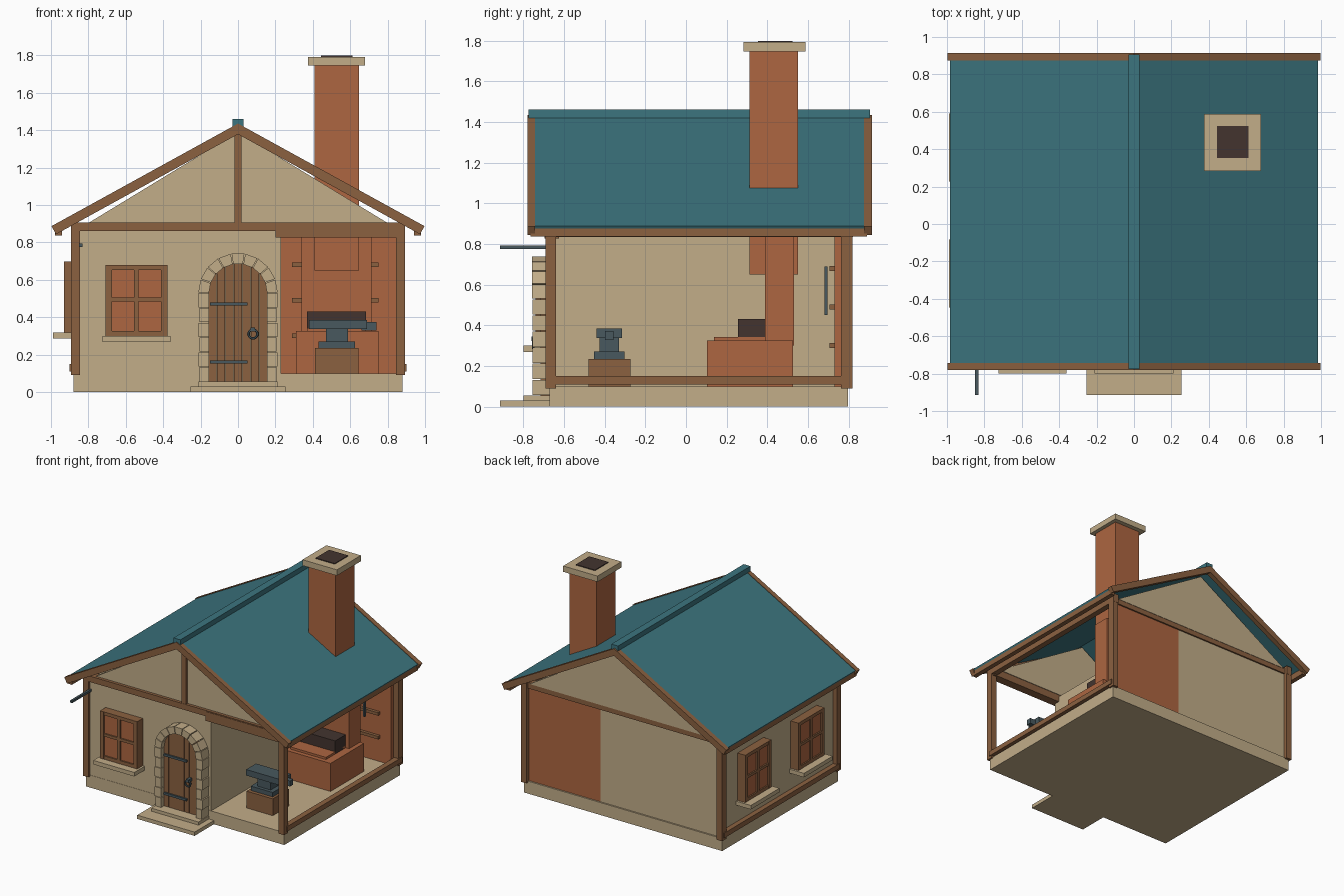
import bpy, bmesh, math

if "Cube" in bpy.data.objects:
    bpy.data.objects.remove(bpy.data.objects["Cube"])


def material(name, hexcode):
    def lin(c):
        return c / 12.92 if c <= 0.04045 else ((c + 0.055) / 1.055) ** 2.4
    m = bpy.data.materials.new(name)
    m.diffuse_color = [lin(int(hexcode[i:i + 2], 16) / 255) for i in (0, 2, 4)] + [1]
    m.use_nodes = True
    m.node_tree.nodes["Principled BSDF"].inputs["Base Color"].default_value = m.diffuse_color
    return m


PLASTER = material("sandstone", "C2AD89")
WOOD = material("timber", "8B6140")
BRICK = material("terracotta", "AD6641")
TEAL = material("teal_roof", "3C757F")
IRON = material("iron", "48585E")
SOOT = material("soot", "43342F")


def finish(bm, name, mat):
    bmesh.ops.recalc_face_normals(bm, faces=bm.faces)
    me = bpy.data.meshes.new(name)
    bm.to_mesh(me)
    bm.free()
    me.materials.append(mat)
    ob = bpy.data.objects.new(name, me)
    bpy.context.collection.objects.link(ob)
    return ob


def box(name, mat, x0, x1, y0, y1, z0, z1):
    bm = bmesh.new()
    bmesh.ops.create_cube(bm, size=1)
    for v in bm.verts:
        v.co = (x0 + (v.co.x + .5) * (x1 - x0), y0 + (v.co.y + .5) * (y1 - y0),
                z0 + (v.co.z + .5) * (z1 - z0))
    return finish(bm, name, mat)


def prism(name, mat, profile, y0, y1):
    """Extrude an (x, z) outline from y0 to y1."""
    bm = bmesh.new()
    f = bm.faces.new([bm.verts.new((x, y0, z)) for x, z in profile])
    ext = bmesh.ops.extrude_face_region(bm, geom=[f])
    for v in ext["geom"]:
        if isinstance(v, bmesh.types.BMVert):
            v.co.y = y1
    return finish(bm, name, mat)


# Plinth and steps
box("foundation", PLASTER, -.88, .88, -.67, .797, 0, .1)
box("lower_step", PLASTER, -.255, .255, -.915, -.665, 0, .03)
box("upper_step", PLASTER, -.21, .21, -.80, -.665, .028, .055)

# Walls, leaving the workshop open at the front right
box("front_wall", PLASTER, -.86, .23, -.668, -.61, .1, .87)
box("left_wall", PLASTER, -.86, -.80, -.66, .78, .1, .87)
box("partition_wall", PLASTER, .17, .23, -.62, .74, .1, .87)
box("back_wall", PLASTER, -.86, .21, .73, .785, .1, .87)
box("workshop_back_wall", BRICK, .21, .85, .73, .785, .1, .87)
for name, y0, y1 in (("front_gable", -.668, -.62), ("back_gable", .755, .80)):
    prism(name, PLASTER, [(-.83, .885), (.83, .885), (0, 1.39)], y0, y1)

# Timber frame
for sx in (-1, 1):
    side = "left" if sx < 0 else "right"
    xs = sorted((sx * .845, sx * .893))
    for end, y0, y1 in (("front", -.69, -.638), ("back", .762, .818)):
        box(f"{side}_{end}_post", WOOD, *xs, y0, y1, .09, .87)
    box(f"{side}_top_plate", WOOD, *xs, -.69, .82, .835, .905)
    xs = sorted((sx * .855, sx * .90))
    box(f"{side}_bottom_rail", WOOD, *xs, -.66, .80, .11, .15)
    xs = sorted((sx * .94, sx * .978))
    box(f"{side}_eave_beam", WOOD, *xs, -.765, .89, .836, .885)
box("front_beam", WOOD, -.89, .89, -.692, -.63, .86, .907)
box("workshop_lintel", WOOD, .2, .88, -.696, -.625, .826, .90)
box("back_beam", WOOD, -.85, .85, .745, .797, .845, .895)
box("king_post", WOOD, -.02, .02, -.69, -.655, .9, 1.39)


# Roof slopes, bargeboards and ridge
def slope(name, mat, x_end, drop, thick, y0, y1):
    for sx in (-1, 1):
        top, low = 1.435 - drop, 1.435 - drop - .55 * x_end
        prism(("left_" if sx < 0 else "right_") + name, mat,
              [(0, top), (sx * x_end, low),
               (sx * (x_end - thick * .48), low - thick * .87), (0, top - thick * 1.14)], y0, y1)


slope("roof", TEAL, .985, .004, .025, -.745, .88)
slope("front_bargeboard", WOOD, .997, 0, .05, -.78, -.742)
slope("back_bargeboard", WOOD, .997, 0, .05, .875, .915)
box("ridge_cap", TEAL, -.03, .03, -.775, .905, 1.42, 1.46)

# Door with arched planks
N, R, CZ = 7, .16, .53
for i in range(N):
    a, b = -R + i * 2 * R / N + .0015, -R + (i + 1) * 2 * R / N - .0015
    top = [(x, CZ + math.sqrt(max(0, R * R - x * x))) for x in (b, (a + b) / 2, a)]
    prism(f"door_plank_{i}", WOOD, [(a, .055), (b, .055)] + top, -.715, -.66)
for z in (.16, .47):
    box("door_hinge", IRON, -.15, .05, -.728, -.713, z - .009, z + .009)
bpy.ops.mesh.primitive_torus_add(major_segments=12, minor_segments=6, major_radius=.024,
                                 minor_radius=.007, location=(.08, -.75, .31),
                                 rotation=(math.pi / 2, 0, 0))
bpy.context.object.name = "door_ring"
bpy.context.object.data.materials.append(IRON)
box("door_ring_mount", IRON, .068, .092, -.76, -.713, .322, .345)

# Stone door surround: jambs and arch stones
RO, RI, JN, AN = .212, .155, 6, 9
for sx in (-1, 1):
    h = (CZ - .055) / JN
    for i in range(JN):
        xs = sorted((sx * RI, sx * (RO if i % 2 else RO - .006)))
        box("jamb_stone", PLASTER, *xs, -.755, -.66, .055 + i * h + .002, .055 + (i + 1) * h - .002)
for i in range(AN):
    a, b = math.pi * i / AN + .012, math.pi * (i + 1) / AN - .012
    prism("arch_stone", PLASTER, [(r * math.cos(t), CZ + r * math.sin(t)) for r, t in
                                  ((RI, a), (RO, a), (RO, b), (RI, b))], -.757, -.66)


# Windows, built facing -y and then turned into place
def window(label, loc, turn):
    w, h = .165, .38
    bars = [("left_frame", -w, -w + .033), ("right_frame", w - .033, w), ("mullion", -.012, .012)]
    parts = [box(label + n, WOOD, a, b, -.07, .01, 0, h) for n, a, b in bars]
    for n, a, b in (("sash_bottom", 0, .027), ("sash_top", h - .027, h), ("crossbar", .183, .205)):
        parts.append(box(label + n, WOOD, -w + .01, w - .01, -.069, .01, a, b))
    parts.append(box(label + "pane", BRICK, -w + .02, w - .02, -.058, .01, .01, h - .01))
    parts.append(box(label + "sill", PLASTER, -.182, .182, -.13, .01, -.032, 0))
    for p in parts:
        p.location = loc
        p.rotation_euler.z = turn


window("front_window_", (-.543, -.67, .30), 0)
window("left_window_a_", (-.86, -.265, .317), -math.pi / 2)
window("left_window_b_", (-.86, .41, .317), -math.pi / 2)
box("sign_pole", IRON, -.85, -.832, -.915, -.66, .775, .793)

# Chimney and forge
box("chimney", BRICK, .41, .648, .312, .55, .65, 1.76)
box("chimney_cap", PLASTER, .375, .68, .283, .587, 1.745, 1.792)
box("flue_opening", SOOT, .443, .612, .353, .523, 1.79, 1.798)
box("forge_base", BRICK, .31, .75, .103, .526, .1, .325)
box("forge_back", BRICK, .34, .715, .388, .53, .3, .88)
box("hearth_lip", BRICK, .37, .685, .138, .39, .32, .343)
box("coal_bed", SOOT, .37, .685, .255, .389, .325, .43)

# Tool rack on the workshop wall
for z in (.30, .49, .68):
    box("tool_rack_bar", WOOD, .29, .75, .705, .735, z - .012, z + .012)
for x in (.42, .52, .64):
    box("hanging_tool", IRON, x - .008, x + .008, .682, .696, .45, .69)

# Anvil on its block
box("anvil_block", WOOD, .412, .645, -.48, -.273, .1, .235)
box("anvil_foot", IRON, .43, .625, -.452, -.303, .235, .27)
box("anvil_waist", IRON, .47, .588, -.425, -.33, .27, .34)
box("anvil_top", IRON, .38, .69, -.44, -.315, .337, .385)
box("anvil_horn", IRON, .66, .74, -.398, -.357, .328, .373)
